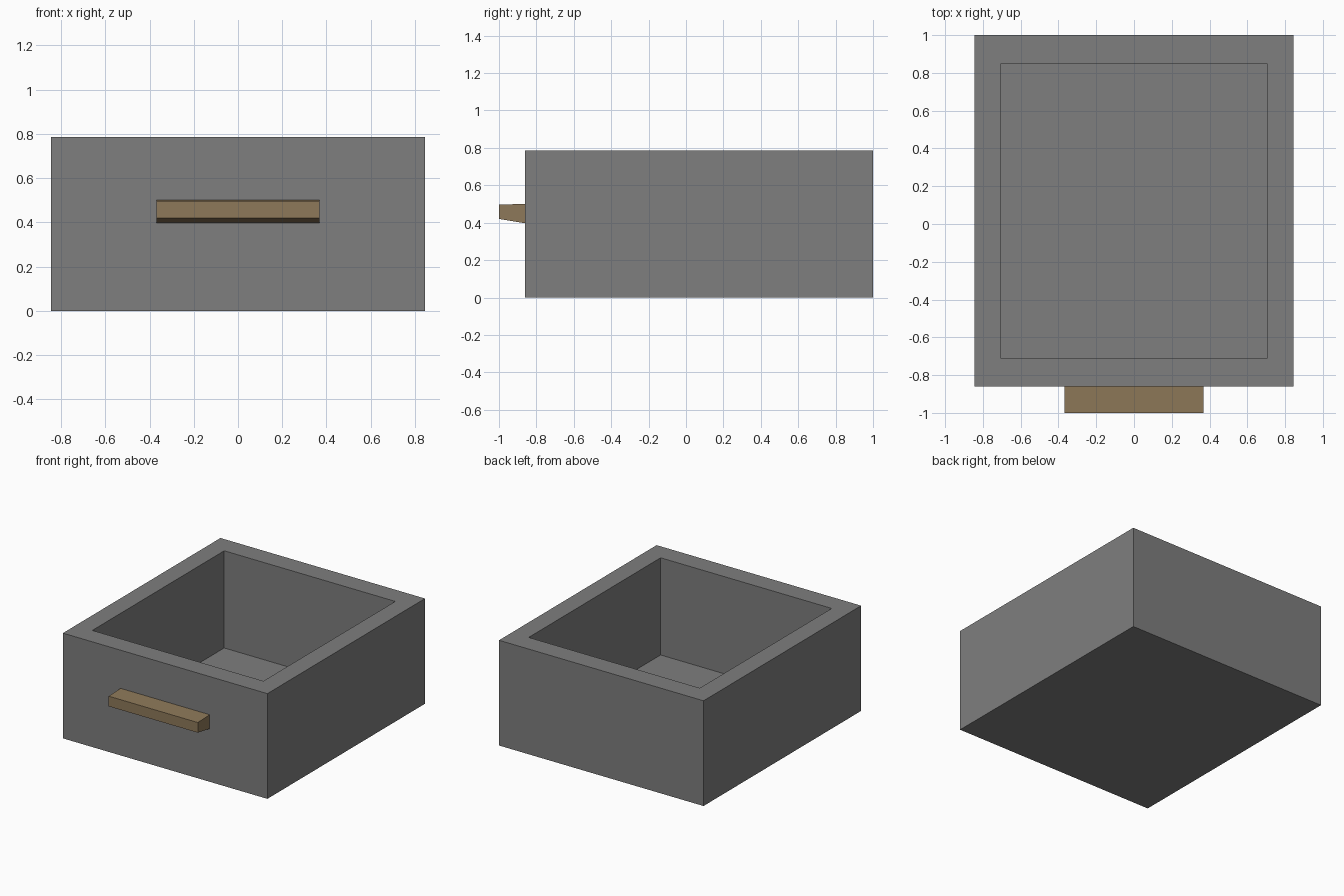
import bpy, bmesh

if "Cube" in bpy.data.objects:
    bpy.data.objects.remove(bpy.data.objects["Cube"])


def material(name, rgb):
    m = bpy.data.materials.new(name)
    m.diffuse_color = (*rgb, 1)
    m.use_nodes = True
    m.node_tree.nodes["Principled BSDF"].inputs["Base Color"].default_value = m.diffuse_color
    return m


def make_object(name, bm, mat):
    bmesh.ops.recalc_face_normals(bm, faces=bm.faces)
    me = bpy.data.meshes.new(name)
    bm.to_mesh(me)
    bm.free()
    me.materials.append(mat)
    ob = bpy.data.objects.new(name, me)
    bpy.context.collection.objects.link(ob)
    return ob


def ring(bm, hx, y0, y1, z):
    return [bm.verts.new(p) for p in
            ((-hx, y0, z), (hx, y0, z), (hx, y1, z), (-hx, y1, z))]


def bridge(bm, a, b):
    for i in range(4):
        j = (i + 1) % 4
        bm.faces.new((a[i], a[j], b[j], b[i]))


grey = material("grey", (0.21, 0.21, 0.21))
wood = material("brown wood", (0.27, 0.19, 0.10))

# Open drawer box: outer walls, rim, inner walls, floor
bm = bmesh.new()
rings = [ring(bm, 0.845, -0.86, 1.0, 0.0),
         ring(bm, 0.845, -0.86, 1.0, 0.786),
         ring(bm, 0.707, -0.71, 0.847, 0.786),
         ring(bm, 0.707, -0.71, 0.847, 0.06)]
for a, b in zip(rings, rings[1:]):
    bridge(bm, a, b)
bm.faces.new(rings[0])
bm.faces.new(rings[-1])
make_object("drawer_box", bm, grey)

# Handle: tapered side profile (y, z) extruded across x
profile = [(-0.86, 0.397), (-1.0, 0.42), (-1.0, 0.496), (-0.86, 0.501)]
bm = bmesh.new()
left, right = ([bm.verts.new((x, y, z)) for y, z in profile]
               for x in (-0.368, 0.368))
bridge(bm, left, right)
bm.faces.new(left)
bm.faces.new(right)
make_object("drawer_handle", bm, wood)
